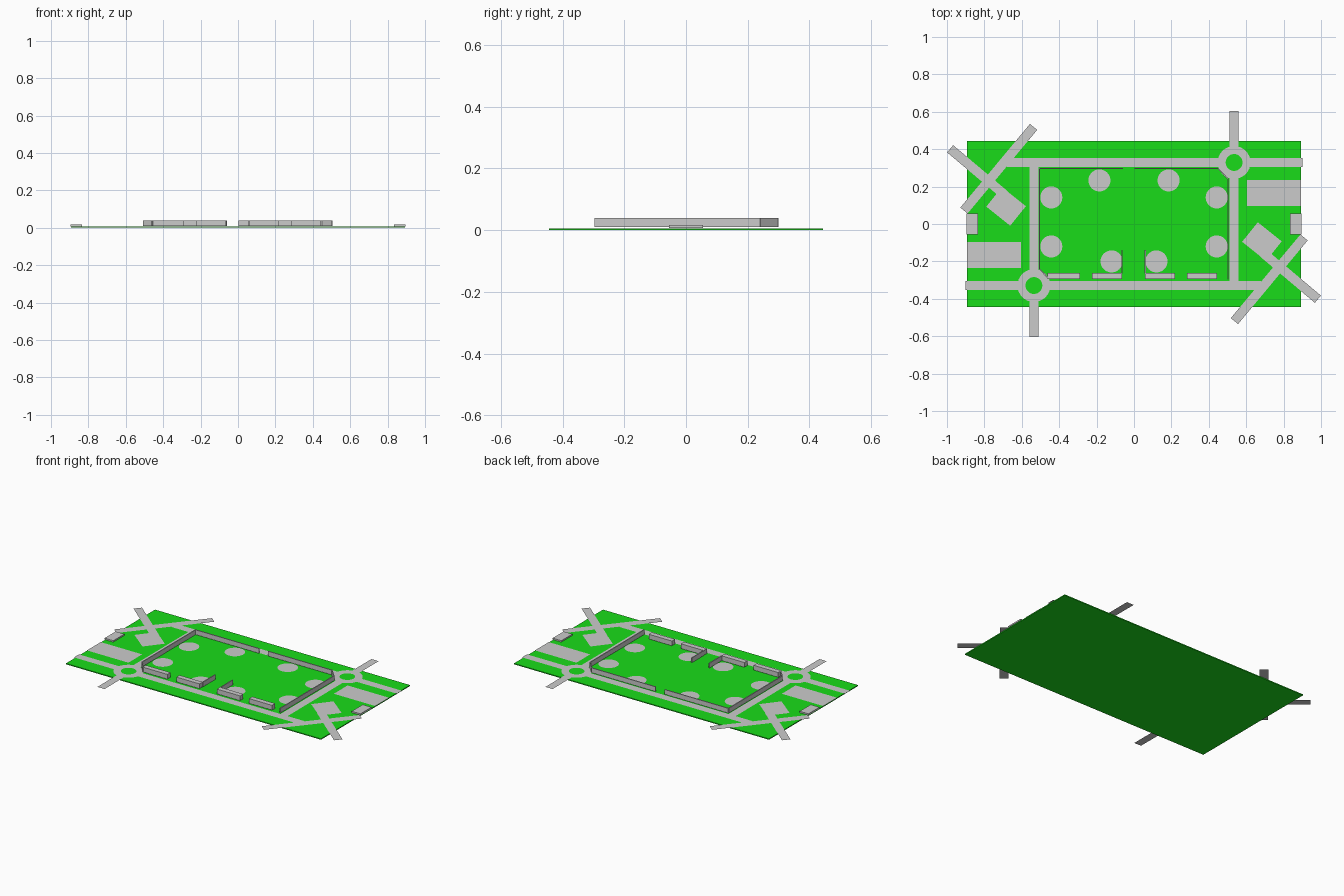
import bpy, bmesh, math
from mathutils import Vector

if "Cube" in bpy.data.objects:
    bpy.data.objects.remove(bpy.data.objects["Cube"])

green = bpy.data.materials.new("grass_green")
green.diffuse_color = (0.01, 0.72, 0.01, 1)
green.use_nodes = True
green.node_tree.nodes["Principled BSDF"].inputs["Base Color"].default_value = green.diffuse_color
TOP = 0.006            # top of the ground slab
WALL_Z = (0.010, 0.040)


def finish(name, bm, mat=None):
    mesh = bpy.data.meshes.new(name)
    bm.to_mesh(mesh)
    bm.free()
    ob = bpy.data.objects.new(name, mesh)
    bpy.context.collection.objects.link(ob)
    if mat:
        mesh.materials.append(mat)
    return ob


def box(name, x0, x1, y0, y1, z0, z1, mat=None):
    bm = bmesh.new()
    bmesh.ops.create_cube(bm, size=1)
    for v in bm.verts:
        v.co = ((x0 + x1) / 2 + v.co.x * (x1 - x0),
                (y0 + y1) / 2 + v.co.y * (y1 - y0),
                (z0 + z1) / 2 + v.co.z * (z1 - z0))
    return finish(name, bm, mat)


def strip(name, a, b, width, z0, z1=None):
    """Flat strip from a to b, or an upright slab when z1 is given."""
    a, b = Vector(a), Vector(b)
    d = (b - a).normalized()
    n = Vector((-d.y, d.x)) * width / 2
    bm = bmesh.new()
    face = bm.faces.new([bm.verts.new((p.x, p.y, z0)) for p in (a - n, b - n, b + n, a + n)])
    if z1 is not None:
        ext = bmesh.ops.extrude_face_region(bm, geom=[face])
        for v in ext["geom"]:
            if isinstance(v, bmesh.types.BMVert):
                v.co.z = z1
        bmesh.ops.recalc_face_normals(bm, faces=bm.faces)
    return finish(name, bm)


def disc(name, x, y, r, z, mat=None):
    bm = bmesh.new()
    bmesh.ops.create_circle(bm, cap_ends=True, segments=32, radius=r)
    bmesh.ops.translate(bm, verts=bm.verts, vec=(x, y, z))
    return finish(name, bm, mat)


# ground slab
box("ground", -0.892, 0.892, -0.445, 0.445, 0, TOP, green)

# everything outside the enclosure repeats by a half turn about the centre
for side, s in (("right", 1), ("left", -1)):
    def p(x, y):
        return (s * x, s * y)

    # roads
    strip(side + "_long_road", p(-0.68, 0.329), p(0.90, 0.329), 0.05, 0.0070)
    strip(side + "_cross_road", p(0.535, -0.353), p(0.535, 0.605), 0.05, 0.0072)
    strip(side + "_diagonal_road", p(0.909, -0.072), p(0.537, -0.519), 0.05, 0.0074)
    strip(side + "_diagonal_branch", p(0.983, -0.402), p(0.69, -0.155), 0.05, 0.0076)
    # roundabout
    disc(side + "_roundabout", *p(0.535, 0.329), 0.088, 0.0078)
    disc(side + "_roundabout_grass", *p(0.535, 0.329), 0.045, 0.0082, green)
    # paved lots
    strip(side + "_paved_lot", p(0.603, 0.165), p(0.893, 0.165), 0.138, 0.0070)
    c, d = Vector((0.684, -0.094)), Vector((0.78, -0.625)).normalized() * 0.082
    strip(side + "_angled_lot", p(*(c - d)), p(*(c + d)), 0.134, 0.0080)
    # low gatehouse block at the edge
    xs = sorted((s * 0.834, s * 0.895))
    box(side + "_edge_block", xs[0], xs[1], -0.055, 0.055, 0.007, 0.016)

# round pads inside the enclosure, mirrored in x
pads = [(0.442, 0.142), (0.185, 0.233), (0.442, -0.12), (0.12, -0.2)]
for i, (x, y) in enumerate(pads):
    for s in (1, -1):
        disc(f"round_pad_{i}_{'right' if s > 0 else 'left'}", s * x, y, 0.059, 0.0080)

# thin perimeter walls
walls = {
    "left_wall": ((-0.505, -0.24), (-0.505, 0.297)),
    "right_wall": ((0.503, -0.297), (0.503, 0.24)),
    "back_wall_left": ((-0.505, 0.297), (-0.06, 0.297)),
    "back_wall_right": ((0.003, 0.297), (0.45, 0.297)),
    "front_left_corner_wall": ((-0.505, -0.24), (-0.455, -0.294)),
    "back_right_corner_wall": ((0.503, 0.24), (0.45, 0.297)),
    "entrance_wall_left": ((-0.064, -0.265), (-0.064, -0.14)),
    "entrance_wall_right": ((0.060, -0.265), (0.060, -0.14)),
}
for name, (a, b) in walls.items():
    strip(name, a, b, 0.006, *WALL_Z)

# thick front buildings
for i, (x0, x1) in enumerate([(-0.462, -0.289), (-0.225, -0.064), (0.059, 0.22), (0.283, 0.444)]):
    box(f"front_building_{i}", x0, x1, -0.294, -0.262, *WALL_Z)
